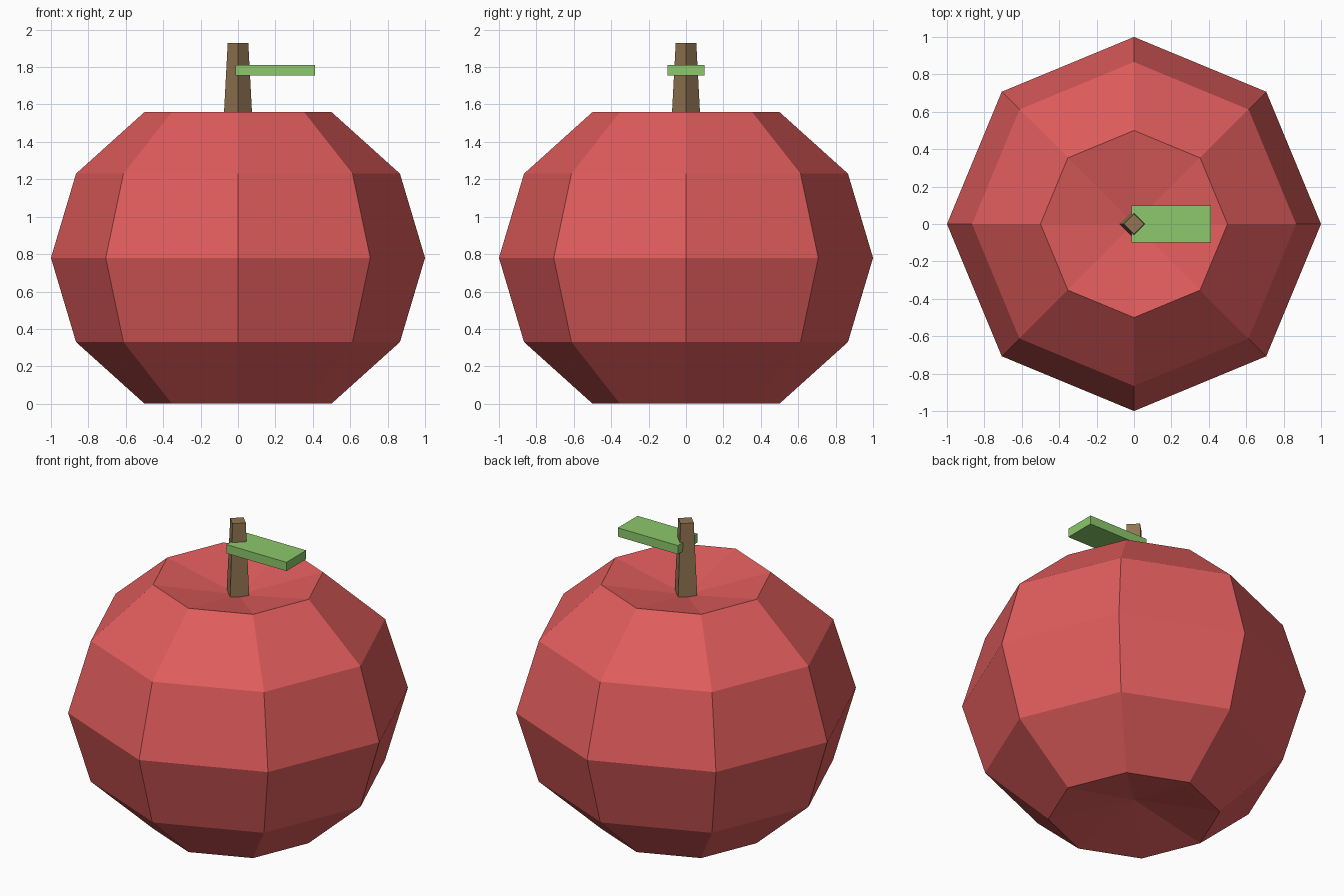
import bpy
import bmesh
from mathutils import Matrix

cube = bpy.data.objects.get("Cube")
if cube:
    bpy.data.objects.remove(cube, do_unlink=True)


def material(name, rgb):
    mat = bpy.data.materials.new(name)
    mat.use_nodes = True
    colour = (*rgb, 1.0)
    mat.diffuse_color = colour
    for node in mat.node_tree.nodes:
        if node.type == 'BSDF_PRINCIPLED':
            node.inputs["Base Color"].default_value = colour
    return mat


def finish(name, bm, mat):
    bmesh.ops.recalc_face_normals(bm, faces=bm.faces)
    mesh = bpy.data.meshes.new(name)
    bm.to_mesh(mesh)
    bm.free()
    mesh.materials.append(mat)
    obj = bpy.data.objects.new(name, mesh)
    bpy.context.collection.objects.link(obj)
    return obj


red = material("apple_red", (0.745, 0.107, 0.107))
brown = material("stem_brown", (0.287, 0.178, 0.084))
green = material("leaf_green", (0.262, 0.578, 0.150))

# Fruit: low-poly sphere, slightly squashed, with both poles pushed in
HEIGHT = 0.9
CENTRE = 0.78
bm = bmesh.new()
bmesh.ops.create_uvsphere(bm, u_segments=8, v_segments=6, radius=1.0)
for v in bm.verts:
    if abs(v.co.z) > 0.95:
        v.co.z *= 0.75
    v.co.z = v.co.z * HEIGHT + CENTRE
finish("fruit_body", bm, red)

# Stem: tapered four-sided post, corners on the axes
BASE, TOP = 1.46, 1.93
bm = bmesh.new()
bmesh.ops.create_cone(bm, cap_ends=True, segments=4, radius1=0.08, radius2=0.055,
                      depth=TOP - BASE,
                      matrix=Matrix.Translation((0, 0, (BASE + TOP) / 2)))
for v in bm.verts:
    # put the corners on the x and y axes whatever the cone's start angle
    r = v.co.xy.length
    if min(abs(v.co.x), abs(v.co.y)) > 0.01:
        x, y = v.co.x, v.co.y
        v.co.x, v.co.y = (x - y) * 0.7071, (x + y) * 0.7071
finish("stem", bm, brown)

# Leaf: flat slab growing from the stem
bm = bmesh.new()
bmesh.ops.create_cube(bm, size=1.0, matrix=Matrix.Translation((0.2, 0, 1.783))
                      @ Matrix.Diagonal((0.425, 0.2, 0.056, 1)))
finish("leaf", bm, green)
